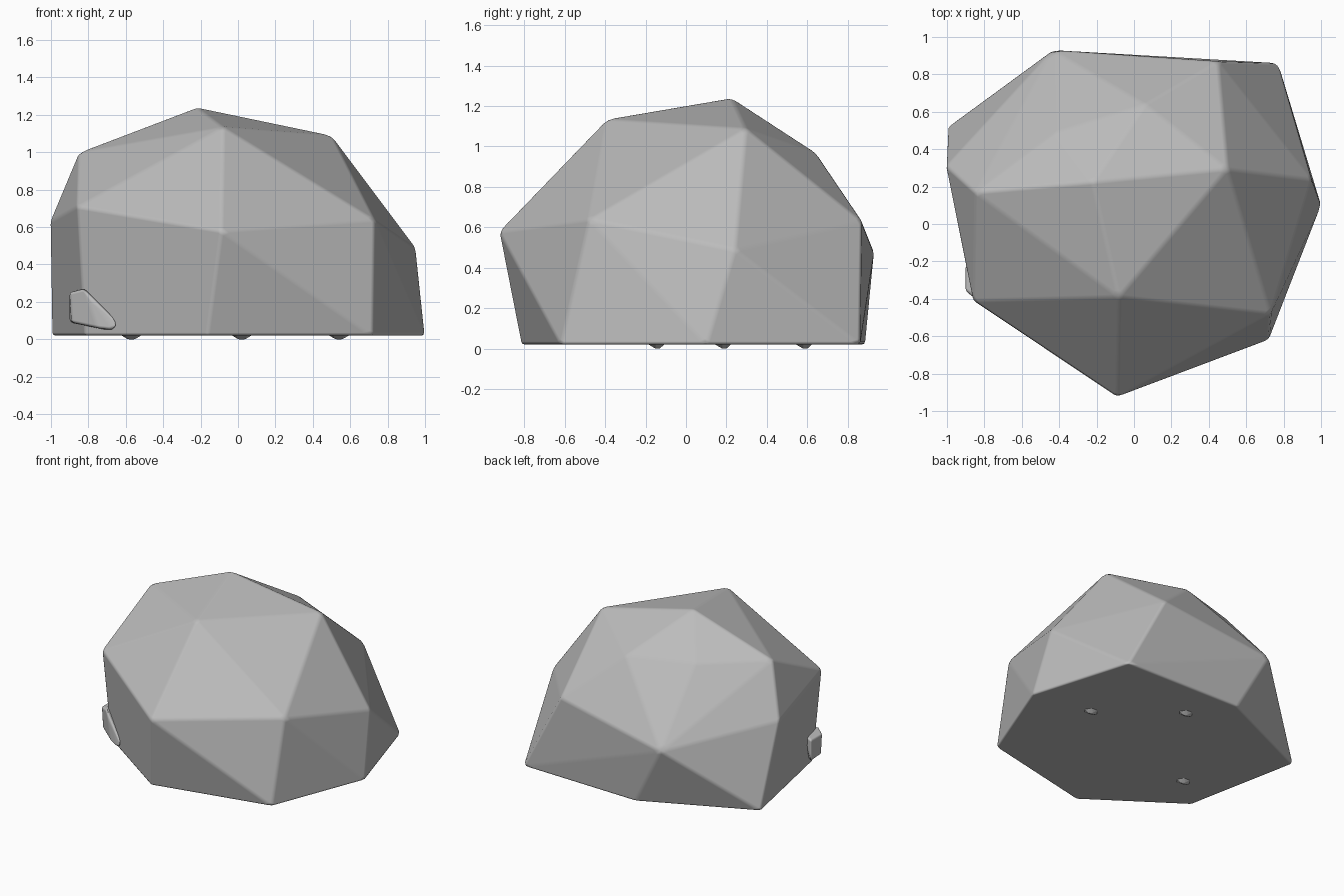
import bpy, bmesh, math

if "Cube" in bpy.data.objects:
    bpy.data.objects.remove(bpy.data.objects["Cube"])

stone = bpy.data.materials.new("stone_grey")
stone.diffuse_color = (0.5, 0.5, 0.5, 1)
stone.use_nodes = True
stone.node_tree.nodes["Principled BSDF"].inputs["Base Color"].default_value = stone.diffuse_color


def hull(name, points, bevel, segments):
    """Convex faceted solid through the points, with softened edges."""
    bm = bmesh.new()
    for p in points:
        bm.verts.new(p)
    res = bmesh.ops.convex_hull(bm, input=bm.verts[:])
    loose = [v for v in bm.verts if not v.link_faces]
    bmesh.ops.delete(bm, geom=loose, context='VERTS')
    bmesh.ops.dissolve_limit(bm, angle_limit=math.radians(1),
                             verts=bm.verts[:], edges=bm.edges[:])
    bmesh.ops.recalc_face_normals(bm, faces=bm.faces[:])
    for f in bm.faces:
        f.smooth = True
    me = bpy.data.meshes.new(name)
    bm.to_mesh(me)
    bm.free()
    me.materials.append(stone)
    ob = bpy.data.objects.new(name, me)
    bpy.context.collection.objects.link(ob)
    mod = ob.modifiers.new("soft_edges", 'BEVEL')
    mod.width = bevel
    mod.segments = segments
    mod.limit_method = 'ANGLE'
    mod.angle_limit = math.radians(6)
    mod.harden_normals = True
    return ob


# Boulder: flat base outline, belt of corners, crown
base_z = 0.02
base = [(0.77, 0.86), (1.0, 0.1), (0.72, -0.62), (-0.165, -0.815),
        (-0.82, -0.36), (-0.995, 0.52), (-0.19, 0.885)]
belt = [(0.95, 0.24, 0.49), (0.73, -0.48, 0.64), (-0.09, -0.925, 0.58),
        (-0.86, -0.41, 0.71), (-1.005, 0.31, 0.63), (-0.435, 0.93, 0.48),
        (0.45, 0.87, 0.63)]
crown = [(-0.85, 0.17, 1.0), (-0.08, -0.39, 1.135), (0.5, 0.295, 1.09),
         (0.06, 0.64, 0.97), (-0.42, 0.49, 0.98), (-0.22, 0.225, 1.24)]
hull("boulder", [(x, y, base_z) for x, y in base] + belt + crown, 0.016, 2)

# Small stone knob wrapped round the front left corner
knob = [(-0.90, -0.22, 0.25), (-0.90, -0.22, 0.09), (-0.90, -0.36, 0.25),
        (-0.89, -0.36, 0.09), (-0.82, -0.42, 0.27), (-0.83, -0.24, 0.27),
        (-0.64, -0.50, 0.09), (-0.66, -0.50, 0.05), (-0.70, -0.42, 0.05),
        (-0.68, -0.42, 0.11), (-0.75, -0.46, 0.06)]
hull("side_knob", knob, 0.015, 2)

# Low bumps under the base
for i, (x, y) in enumerate([(-0.57, -0.15), (0.02, 0.58), (0.54, 0.18)]):
    ring = [(x + 0.07 * math.cos(a), y + 0.06 * math.sin(a), 0.03)
            for a in (k * math.tau / 6 for k in range(6))]
    tip = [(x - 0.02, y, 0), (x + 0.02, y, 0), (x, y + 0.02, 0)]
    hull(f"foot_bump_{i + 1}", ring + tip, 0.003, 1)
